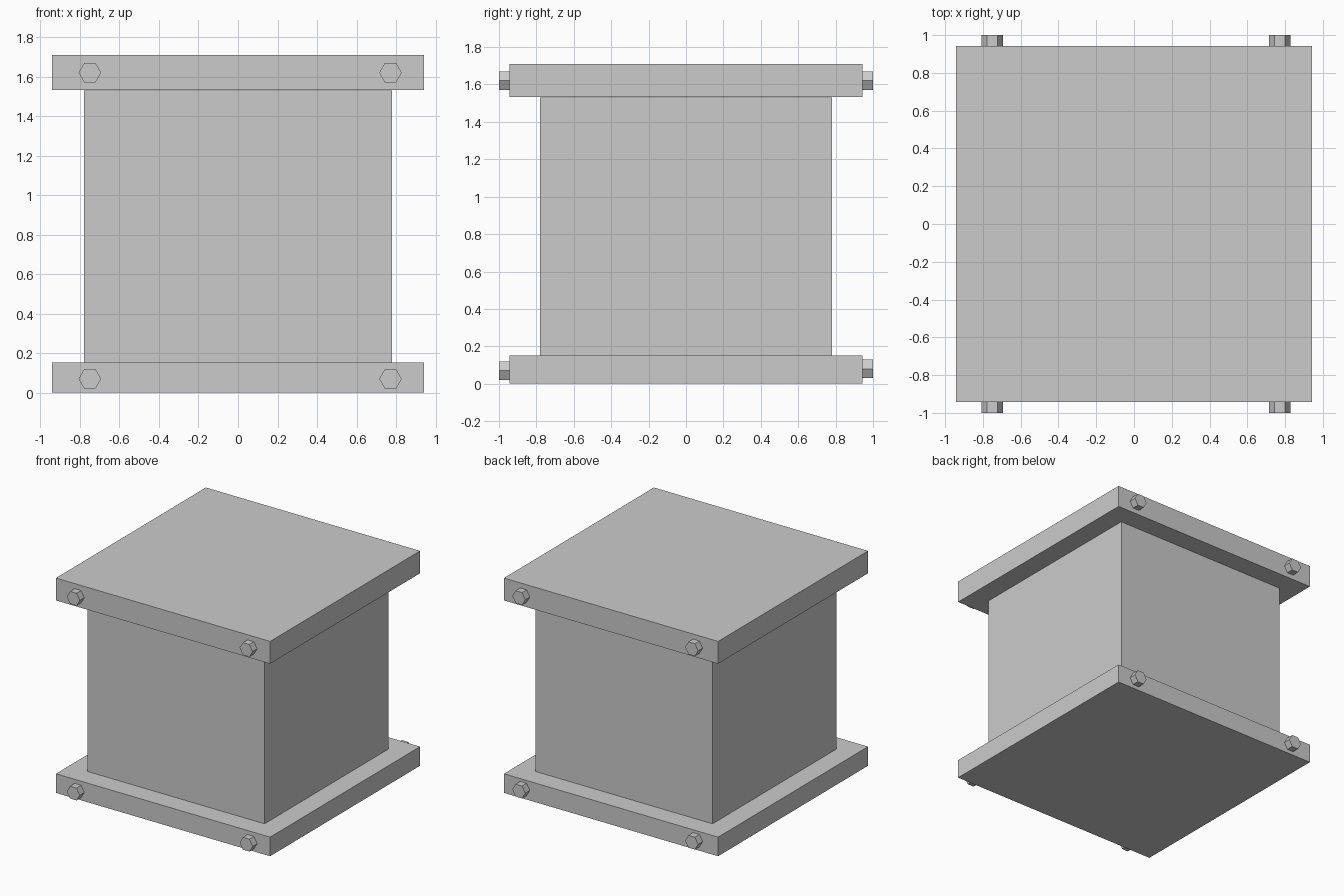
import bpy
from math import pi

if "Cube" in bpy.data.objects:
    bpy.data.objects.remove(bpy.data.objects["Cube"])


def box(name, half, z0, z1):
    bpy.ops.mesh.primitive_cube_add(size=1, location=(0, 0, (z0 + z1) / 2))
    ob = bpy.context.object
    ob.name = name
    ob.scale = (2 * half, 2 * half, z1 - z0)
    bpy.ops.object.transform_apply(location=False, rotation=False, scale=True)
    return ob


def hex_bolt(name, x, side, z):
    # hexagonal head lying along y, corners pointing left and right
    bpy.ops.mesh.primitive_cylinder_add(vertices=6, radius=0.057, depth=0.06,
                                        location=(x, side * 0.97, z))
    ob = bpy.context.object
    ob.name = name
    # vertex sits on local y: spin it to x, then tip the axis over to y
    ob.rotation_euler = (pi / 2, 0, pi / 2 * 0)
    for v in ob.data.vertices:
        v.co.x, v.co.y = v.co.y, -v.co.x
    return ob


# Column body and the two overhanging plates
box("column_body", 0.78, 0.15, 1.53)
box("base_plate", 0.943, 0.0, 0.152)
box("top_plate", 0.943, 1.532, 1.71)

# Hex bolts on the front and back edges of both plates
for face, side, low_z in (("front", -1, 0.07), ("back", 1, 0.08)):
    for level, z in (("lower", low_z), ("upper", 1.62)):
        for hand, x in (("left", -0.75), ("right", 0.772)):
            hex_bolt(f"bolt_{face}_{level}_{hand}", x, side, z)
